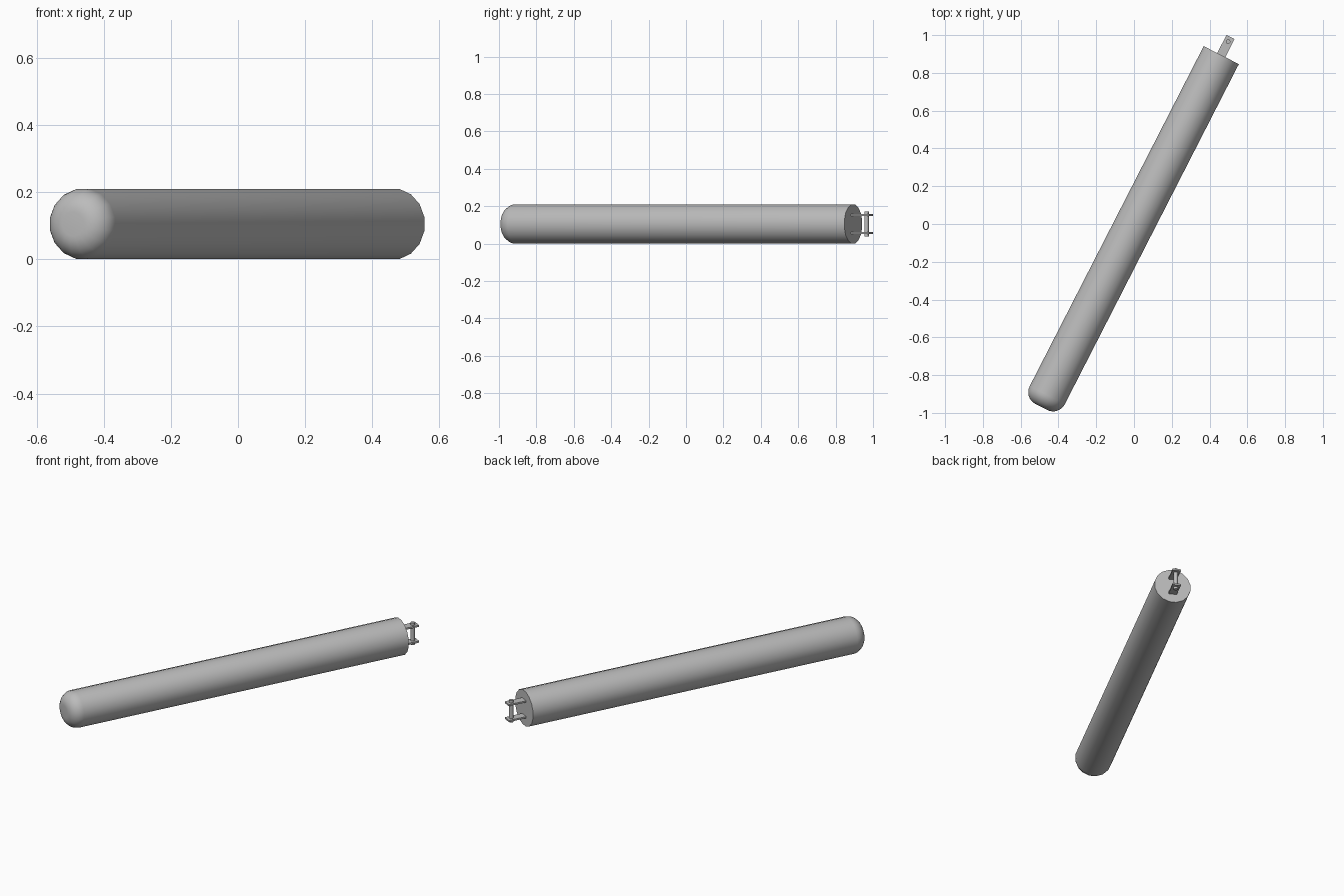
import bpy, bmesh, math
from mathutils import Matrix, Vector

if "Cube" in bpy.data.objects:
    bpy.data.objects.remove(bpy.data.objects["Cube"])

grey = bpy.data.materials.new("light_grey")
grey.use_nodes = True
COLOUR = (0.5, 0.5, 0.5, 1)
grey.diffuse_color = COLOUR
grey.node_tree.nodes["Principled BSDF"].inputs["Base Color"].default_value = COLOUR

# Local frame: +y runs along the tube, origin at the centre of the flat back end
FRAME = Matrix.Translation((0.462, 0.894, 0.105)) @ Matrix.Rotation(math.radians(-27.1), 4, 'Z')
SIDES, RADIUS, FILLET, LENGTH = 16, 0.1065, 0.07, 2.022


def add_object(name, bm):
    bmesh.ops.recalc_face_normals(bm, faces=bm.faces)
    mesh = bpy.data.meshes.new(name)
    bm.to_mesh(mesh)
    bm.free()
    obj = bpy.data.objects.new(name, mesh)
    bpy.context.collection.objects.link(obj)
    mesh.materials.append(grey)
    obj.matrix_world = FRAME
    bpy.ops.object.select_all(action='DESELECT')
    obj.select_set(True)
    bpy.context.view_layer.objects.active = obj
    bpy.ops.object.shade_smooth_by_angle(angle=math.radians(35))
    return obj


# Tube body: flat back end, rounded front end
profile = [(RADIUS, 0)]
for i in range(9):
    a = math.radians(90) * i / 8
    profile.append((RADIUS - FILLET + FILLET * math.cos(a), -LENGTH - FILLET * math.sin(a)))
bm = bmesh.new()
rings = []
for r, y in profile:
    angles = [2 * math.pi * (k + 0.5) / SIDES for k in range(SIDES)]
    rings.append([bm.verts.new((r * math.cos(a), y, r * math.sin(a))) for a in angles])
for lower, upper in zip(rings, rings[1:]):
    for k in range(SIDES):
        n = (k + 1) % SIDES
        bm.faces.new((lower[k], lower[n], upper[n], upper[k]))
bm.faces.new(rings[0])
bm.faces.new(rings[-1])
add_object("tube_body", bm)

# Pair of flat lugs on the back end
for name, side in (("upper_lug", 1), ("lower_lug", -1)):
    bm = bmesh.new()
    bmesh.ops.create_cube(bm, size=1)
    bmesh.ops.scale(bm, vec=Vector((0.048, 0.118, 0.01)), verts=bm.verts)
    bmesh.ops.translate(bm, vec=Vector((0, 0.049, side * 0.048)), verts=bm.verts)
    add_object(name, bm)

# Cross pin through both lugs
bm = bmesh.new()
bmesh.ops.create_cone(bm, cap_ends=True, segments=16, radius1=0.012, radius2=0.012, depth=0.134)
bmesh.ops.translate(bm, vec=Vector((0, 0.08, 0)), verts=bm.verts)
add_object("cross_pin", bm)
